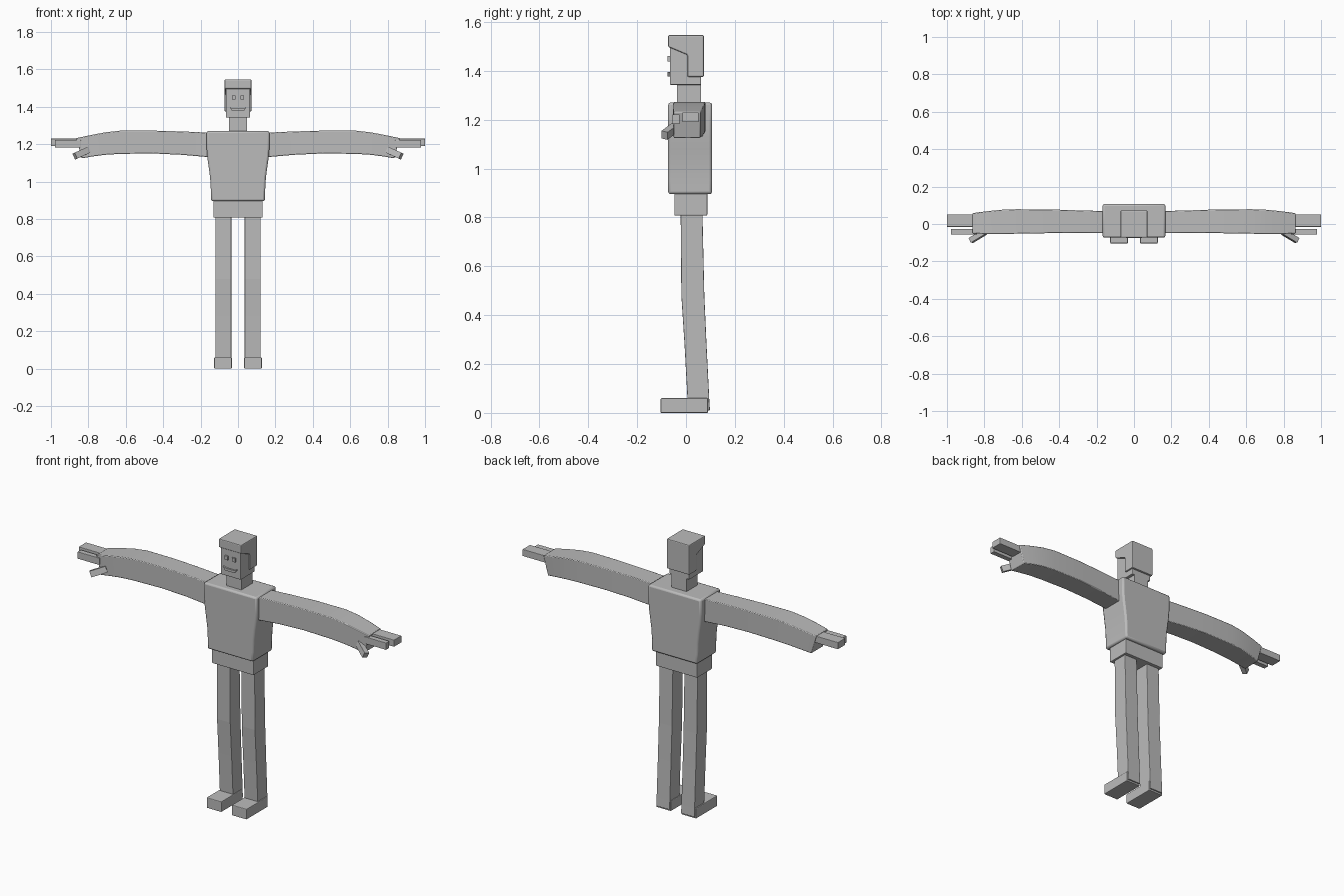
import bpy, bmesh
from mathutils import Vector

if "Cube" in bpy.data.objects:
    bpy.data.objects.remove(bpy.data.objects["Cube"])

grey = bpy.data.materials.new("plain_grey")
grey.diffuse_color = (0.5, 0.5, 0.5, 1)
grey.use_nodes = True
grey.node_tree.nodes["Principled BSDF"].inputs["Base Color"].default_value = grey.diffuse_color


def finish(name, bm, bevel=0.0, mirror=False, smooth=False):
    """Turn a bmesh into a named object, with optional bevel and mirrored twin."""
    bmesh.ops.recalc_face_normals(bm, faces=bm.faces)
    me = bpy.data.meshes.new(name)
    bm.to_mesh(me)
    bm.free()
    ob = bpy.data.objects.new(name, me)
    bpy.context.collection.objects.link(ob)
    me.materials.append(grey)
    if bevel:
        b = ob.modifiers.new("bevel", 'BEVEL')
        b.width, b.segments, b.limit_method = bevel, 2, 'ANGLE'
        b.angle_limit = 0.8
    if mirror:
        ob.modifiers.new("mirror", 'MIRROR').use_mirror_merge = False
    if smooth:
        bpy.ops.object.select_all(action='DESELECT')
        ob.select_set(True)
        bpy.context.view_layer.objects.active = ob
        bpy.ops.object.shade_smooth_by_angle(angle=0.6)
    return ob


def loft(name, rings, **kw):
    """Skin a list of point rings and cap both ends."""
    bm = bmesh.new()
    vs = [[bm.verts.new(p) for p in r] for r in rings]
    n = len(vs[0])
    for a, b in zip(vs, vs[1:]):
        for i in range(n):
            bm.faces.new((a[i], a[(i + 1) % n], b[(i + 1) % n], b[i]))
    bm.faces.new(vs[0])
    bm.faces.new(vs[-1])
    return finish(name, bm, **kw)


def flat_ring(x0, x1, y0, y1, z):
    return [(x0, y0, z), (x1, y0, z), (x1, y1, z), (x0, y1, z)]


def box(name, x0, x1, y0, y1, z0, z1, **kw):
    return loft(name, [flat_ring(x0, x1, y0, y1, z) for z in (z0, z1)], **kw)


def prism_x(name, pts, half, **kw):
    return loft(name, [[(x, y, z) for y, z in pts] for x in (-half, half)], **kw)


def prism_y(name, pts, y0, y1, **kw):
    return loft(name, [[(x, y, z) for x, z in pts] for y in (y0, y1)], **kw)


# Head, hair cap and neck
box("head", -0.064, 0.064, -0.066, 0.062, 1.342, 1.52, bevel=0.004)
prism_x("hair", [(-0.073, 1.546), (-0.073, 1.498), (0.006, 1.465),
                 (0.006, 1.375), (0.073, 1.375), (0.073, 1.546)], 0.072, bevel=0.005)
box("neck", -0.047, 0.047, -0.037, 0.062, 1.24, 1.36)

# Face: eyes and smiling mouth
box("eye", 0.013, 0.033, -0.075, -0.06, 1.438, 1.460, mirror=True)
prism_y("mouth", [(-0.044, 1.396), (-0.03, 1.376), (0.03, 1.376), (0.044, 1.396),
                  (0.022, 1.39), (-0.022, 1.39)], -0.075, -0.06)

# Torso tapers to the waist
torso = [(0.895, 0.144), (0.95, 0.145), (1.02, 0.149), (1.08, 0.157),
         (1.13, 0.164), (1.18, 0.168), (1.27, 0.168)]
loft("torso", [flat_ring(-w, w, -0.073, 0.107, z) for z, w in torso],
     bevel=0.01, smooth=True)
box("hips", -0.132, 0.132, -0.048, 0.087, 0.807, 0.91, bevel=0.004)

# Legs bend slightly at the knee
leg = [(0.01, 0.012, 0.098), (0.06, 0.006, 0.095), (0.28, -0.006, 0.084),
       (0.48, -0.019, 0.075), (0.83, -0.022, 0.067)]
loft("leg", [flat_ring(0.036, 0.121, y0, y1, z) for z, y0, y1 in leg],
     bevel=0.003, mirror=True)
box("foot", 0.033, 0.127, -0.104, 0.09, 0.0, 0.06, bevel=0.004, mirror=True)

# Arms: (x top, x bottom, z low, z high, y front, y back)
arm = [(0.15, 0.15, 1.13, 1.261, -0.048, 0.069),
       (0.30, 0.30, 1.143, 1.268, -0.047, 0.073),
       (0.45, 0.45, 1.15, 1.272, -0.049, 0.078),
       (0.63, 0.63, 1.148, 1.272, -0.052, 0.079),
       (0.71, 0.71, 1.143, 1.263, -0.053, 0.076),
       (0.79, 0.78, 1.134, 1.248, -0.053, 0.068),
       (0.865, 0.835, 1.124, 1.232, -0.05, 0.058)]
loft("arm", [[(xb, y0, z0), (xb, y1, z0), (xt, y1, z1), (xt, y0, z1)]
             for xt, xb, z0, z1, y0, y1 in arm],
     bevel=0.004, mirror=True, smooth=True)

# Hands: broad finger block, separate index finger, thumb
box("fingers", 0.84, 1.0, -0.015, 0.052, 1.19, 1.229, bevel=0.002, mirror=True)
box("index_finger", 0.84, 0.978, -0.056, -0.026, 1.182, 1.222, bevel=0.002, mirror=True)
start, end = Vector((0.80, -0.045, 1.168)), Vector((0.872, -0.088, 1.136))
along = (end - start).normalized()
wide = along.cross(Vector((0.45, 0, 0.9))).normalized()
tall = wide.cross(along)
loft("thumb", [[p + wide * a * 0.014 + tall * b * 0.017
                for a, b in ((-1, -1), (1, -1), (1, 1), (-1, 1))] for p in (start, end)],
     mirror=True)
